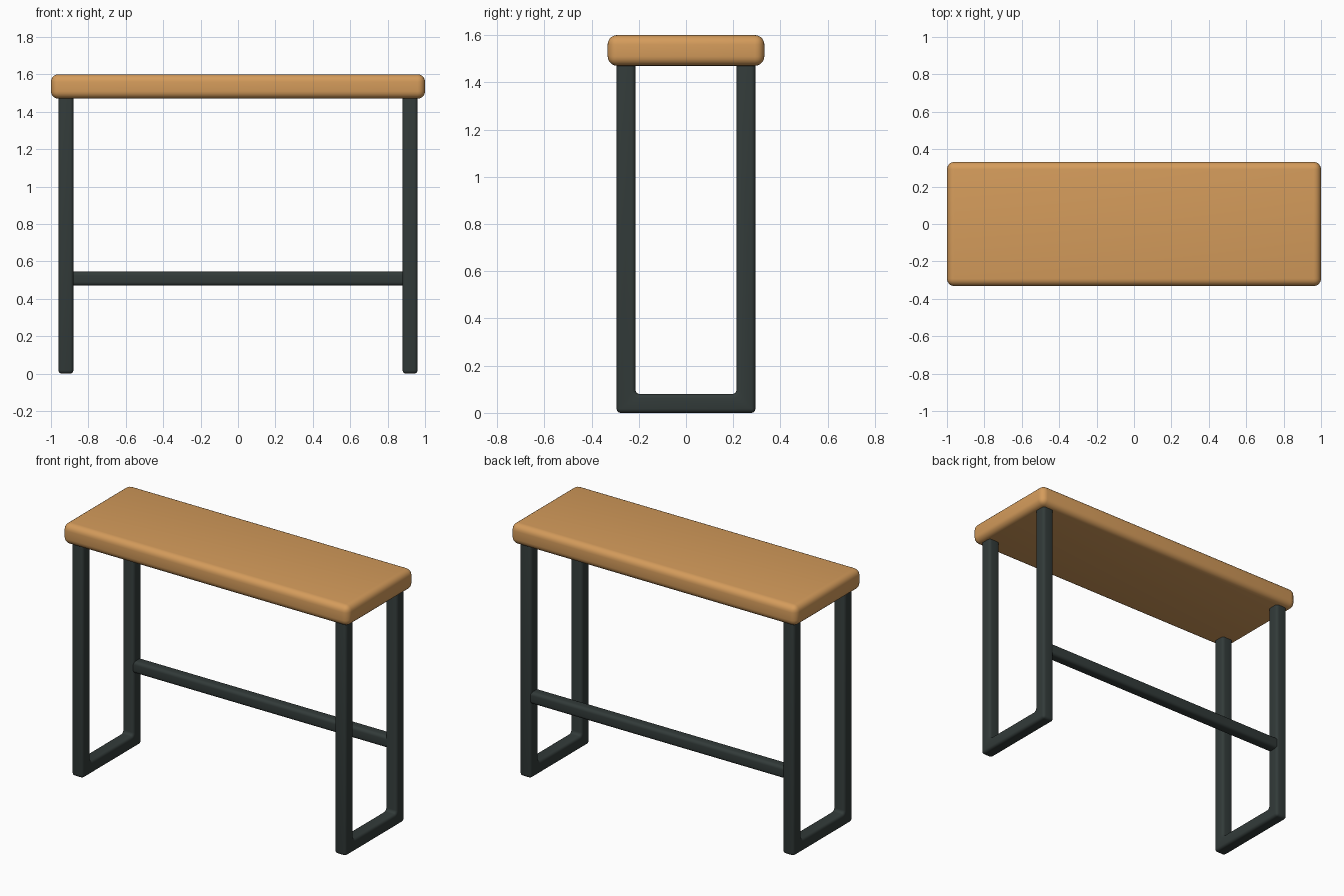
import bpy, bmesh, math

if "Cube" in bpy.data.objects:
    bpy.data.objects.remove(bpy.data.objects["Cube"])


def material(name, color):
    m = bpy.data.materials.new(name)
    m.diffuse_color = (*color, 1)
    m.use_nodes = True
    m.node_tree.nodes["Principled BSDF"].inputs["Base Color"].default_value = m.diffuse_color
    return m


wood = material("warm wood", (0.66, 0.33, 0.105))
metal = material("dark metal", (0.032, 0.043, 0.041))


def finish(obj, mat, width, segments=5):
    """Round the edges, colour and smooth."""
    obj.data.materials.append(mat)
    b = obj.modifiers.new("rounding", 'BEVEL')
    b.width = width
    b.segments = segments
    b.limit_method = 'ANGLE'
    b.angle_limit = math.radians(40)
    bpy.ops.object.select_all(action='DESELECT')
    obj.select_set(True)
    bpy.context.view_layer.objects.active = obj
    bpy.ops.object.modifier_apply(modifier=b.name)
    bpy.ops.object.shade_smooth_by_angle(angle=math.radians(40))


def box(name, lo, hi, mat, width):
    bpy.ops.mesh.primitive_cube_add(size=1, location=[(a + b) / 2 for a, b in zip(lo, hi)])
    o = bpy.context.object
    o.name = name
    o.scale = [b - a for a, b in zip(lo, hi)]
    bpy.ops.object.transform_apply(location=False, rotation=False, scale=True)
    finish(o, mat, width)


def leg_frame(name, x0, x1):
    """U-shaped side frame: outline in the y-z plane, extruded along x."""
    out, inn, top, foot, r = 0.294, 0.214, 1.5, 0.08, 0.018
    pts = [(-out, top), (-out, 0), (out, 0), (out, top), (inn, top)]
    arc = [(inn - r + r * math.cos(a), foot + r - r * math.sin(a))
           for a in (i * math.pi / 8 for i in range(5))]
    pts += arc + [(-y, z) for y, z in reversed(arc)] + [(-inn, top)]
    bm = bmesh.new()
    face = bm.faces.new([bm.verts.new((x0, y, z)) for y, z in pts])
    ext = bmesh.ops.extrude_face_region(bm, geom=[face])
    bmesh.ops.translate(bm, vec=(x1 - x0, 0, 0),
                        verts=[g for g in ext["geom"] if isinstance(g, bmesh.types.BMVert)])
    bmesh.ops.recalc_face_normals(bm, faces=bm.faces)
    me = bpy.data.meshes.new(name)
    bm.to_mesh(me)
    bm.free()
    o = bpy.data.objects.new(name, me)
    bpy.context.collection.objects.link(o)
    finish(o, metal, 0.02, 4)


# table top
box("table_top", (-1, -0.332, 1.47), (1, 0.332, 1.6), wood, 0.04)

# side frames
leg_frame("left_leg_frame", -0.96, -0.88)
leg_frame("right_leg_frame", 0.88, 0.96)

# rear stretcher between the back legs
box("rear_stretcher", (-0.91, 0.218, 0.47), (0.91, 0.29, 0.545), metal, 0.02)
